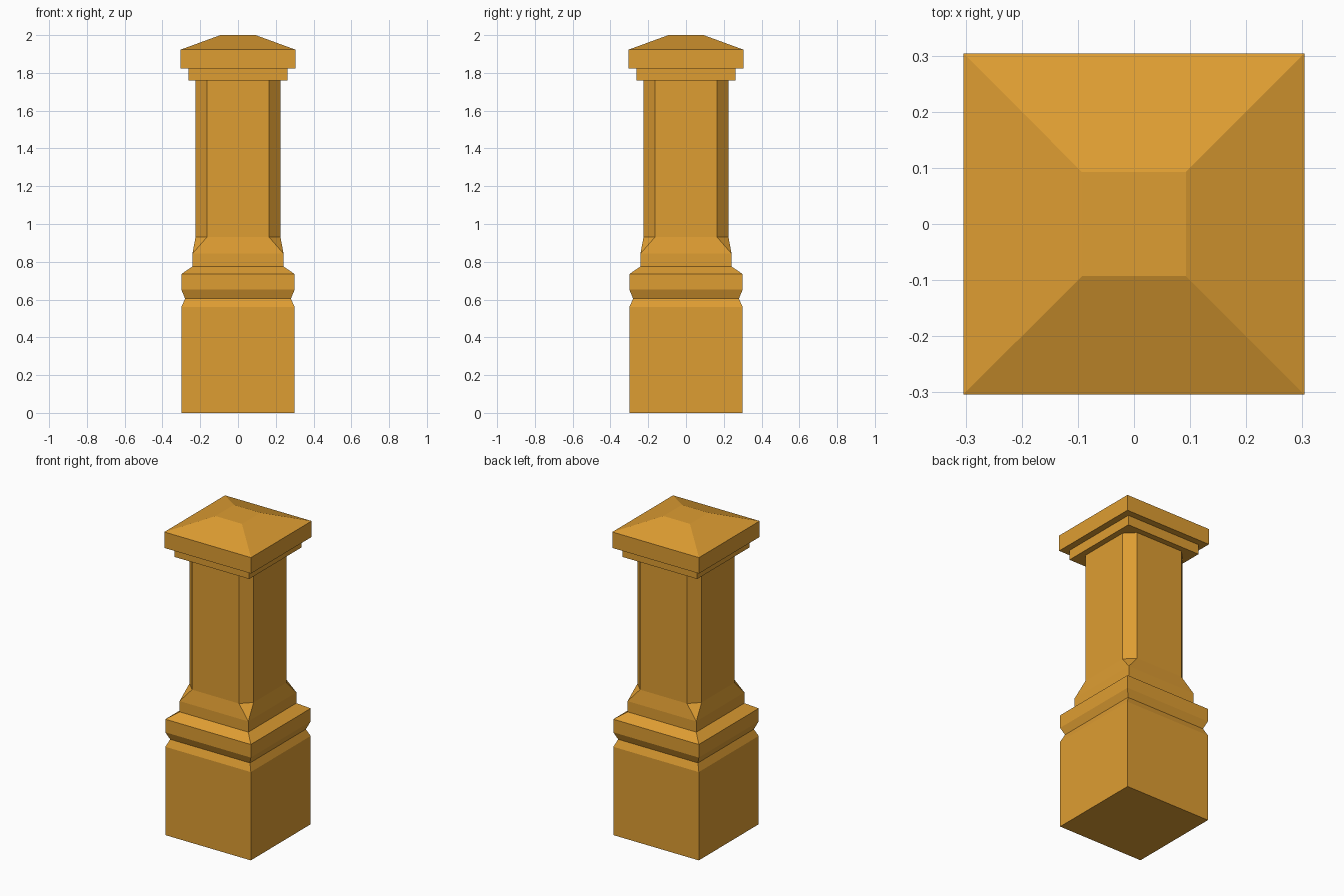
import bpy
import bmesh

cube = bpy.data.objects.get("Cube")
if cube:
    bpy.data.objects.remove(cube, do_unlink=True)

COLOUR = (0.73, 0.337, 0.032, 1.0)
ochre = bpy.data.materials.new("ochre_stone")
ochre.use_nodes = True
ochre.diffuse_color = COLOUR
ochre.node_tree.nodes["Principled BSDF"].inputs["Base Color"].default_value = COLOUR


def cut_square(half, flat):
    """Corner points of a square whose corners are cut back to 'flat'."""
    points = []
    x, y = half, flat
    for _ in range(4):
        points += [(x, -y), (x, y)]
        x, y = x, y
        # the next side is a quarter turn on
        points[-2:] = [(x, -y), (x, y)]
        break
    for _ in range(3):
        points += [(-b, a) for a, b in points[-2:]]
    return points


def loft(name, sections):
    """Closed solid through square sections given as (z, half width, flat half width)."""
    bm = bmesh.new()
    rings = [[bm.verts.new((x, y, z)) for x, y in cut_square(half, flat)]
             for z, half, flat in sections]
    for low, high in zip(rings, rings[1:]):
        for i in range(len(low)):
            j = (i + 1) % len(low)
            bm.faces.new((low[i], low[j], high[j], high[i]))
    bm.faces.new(rings[0][::-1])
    bm.faces.new(rings[-1])
    # merge the doubled points of uncut corners
    bmesh.ops.remove_doubles(bm, verts=bm.verts, dist=0.0005)
    bmesh.ops.recalc_face_normals(bm, faces=bm.faces)
    mesh = bpy.data.meshes.new(name)
    bm.to_mesh(mesh)
    bm.free()
    mesh.materials.append(ochre)
    obj = bpy.data.objects.new(name, mesh)
    bpy.context.collection.objects.link(obj)
    return obj


def square(z, half):
    return (z, half, half)


# Plinth with V groove and sloped shoulder
loft("plinth", [square(0, 0.30), square(0.56, 0.30), square(0.605, 0.28),
                square(0.652, 0.30), square(0.735, 0.30), square(0.775, 0.241)])

# Shaft: square foot that runs into a column with chamfered corners
loft("shaft", [square(0.775, 0.241), square(0.843, 0.241),
               (0.93, 0.225, 0.165), (1.76, 0.225, 0.165)])

# Moulding under the cap
loft("cap_moulding", [square(1.76, 0.262), square(1.822, 0.262)])

# Cap slab with a truncated pyramid top
loft("cap", [square(1.822, 0.304), square(1.923, 0.304), square(2.0, 0.093)])
